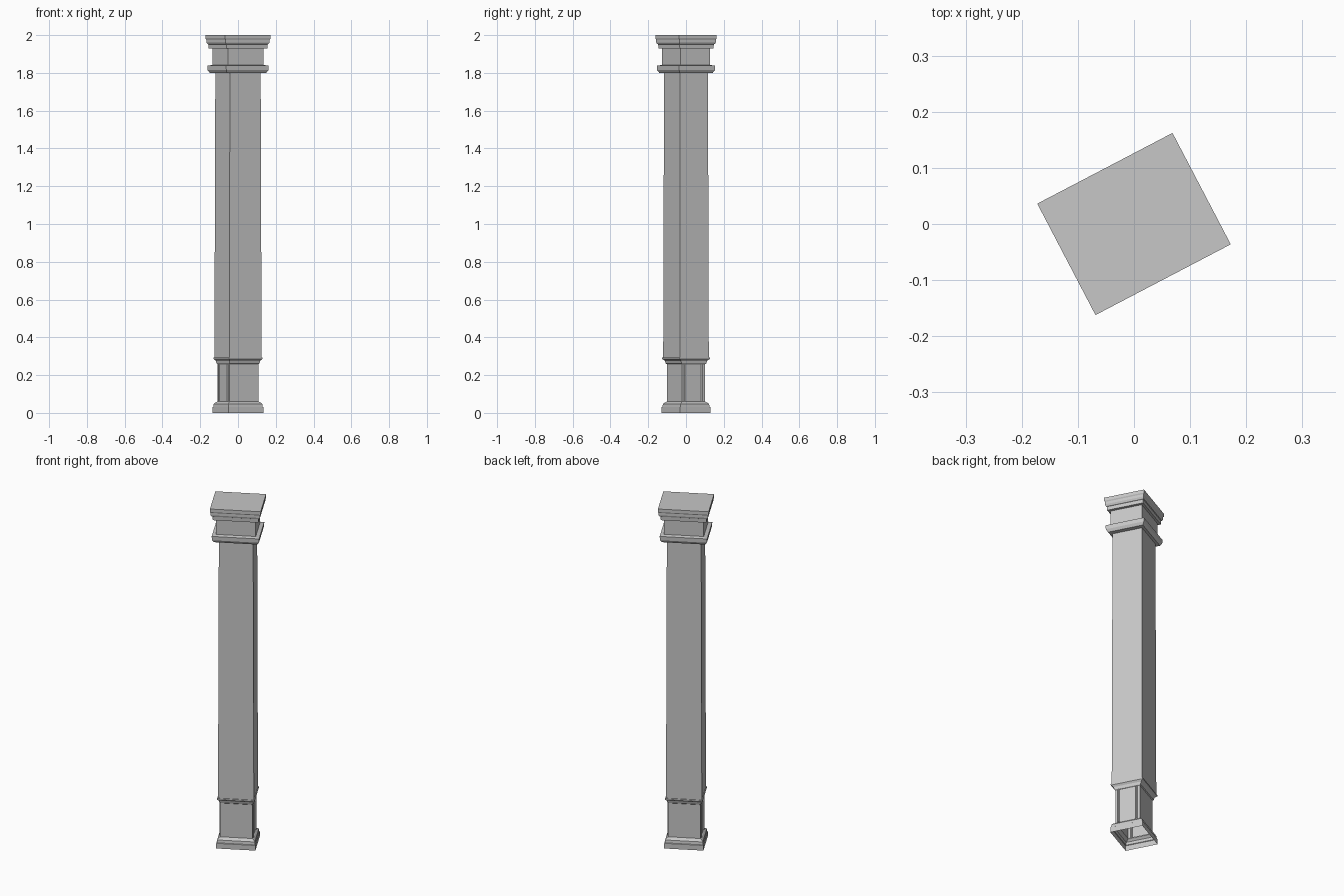
import bpy, bmesh, math
from mathutils import Matrix

cube = bpy.data.objects.get("Cube")
if cube:
    bpy.data.objects.remove(cube, do_unlink=True)

stone = bpy.data.materials.new("grey_stone")
stone.use_nodes = True
colour = (0.57, 0.57, 0.57, 1)
stone.diffuse_color = colour
stone.node_tree.nodes["Principled BSDF"].inputs["Base Color"].default_value = colour

TURN = Matrix.Rotation(math.radians(27.6), 4, "Z")


def stack(name, rings, cap=False, panels=False):
    """Loft rectangular rings (half width, half depth, height), open below."""
    bm = bmesh.new()
    loops = [[bm.verts.new((sx * a, sy * b, z))
              for sx, sy in ((-1, -1), (1, -1), (1, 1), (-1, 1))]
             for a, b, z in rings]
    for low, high in zip(loops, loops[1:]):
        for i in range(4):
            j = (i + 1) % 4
            bm.faces.new((low[i], low[j], high[j], high[i]))
    if cap:
        bm.faces.new(loops[-1])
    bm.normal_update()
    if panels:
        # framed panels on the two narrow sides
        for f in [f for f in bm.faces if abs(f.normal.x) > 0.9]:
            for thick, depth in ((0.013, 0), (0.003, 0.005),
                                 (0.004, 0), (0.004, -0.006)):
                bmesh.ops.inset_region(bm, faces=[f], thickness=thick,
                                       depth=depth, use_even_offset=True)
    bm.transform(TURN)
    mesh = bpy.data.meshes.new(name)
    bm.to_mesh(mesh)
    bm.free()
    mesh.materials.append(stone)
    obj = bpy.data.objects.new(name, mesh)
    bpy.context.collection.objects.link(obj)


# stepped foot
stack("foot", [(.105, .090, 0), (.105, .090, .03), (.102, .087, .032),
               (.101, .085, .048), (.093, .075, .056), (.087, .069, .06)])

# pedestal block with panels
stack("pedestal", [(.087, .069, .06), (.087, .069, .258)], panels=True)

# moulding above the pedestal
stack("pedestal_moulding", [(.087, .069, .258), (.090, .074, .262), (.092, .078, .276),
                            (.100, .090, .286), (.100, .090, .294), (.096, .086, .294)])

# tapered shaft
stack("shaft", [(.096, .086, .294), (.092, .083, 1.80)])

# collar under the neck
stack("collar", [(.092, .083, 1.80), (.117, .098, 1.80), (.126, .107, 1.815),
                 (.127, .108, 1.838), (.1065, .088, 1.842)])

# neck block
stack("neck", [(.1065, .088, 1.842), (.1065, .088, 1.93)])

# stepped capital
stack("capital", [(.1065, .088, 1.93), (.122, .101, 1.93), (.123, .102, 1.951),
                  (.127, .106, 1.953), (.132, .109, 1.962), (.132, .109, 1.976),
                  (.136, .112, 1.982), (.136, .112, 2.0)], cap=True)
